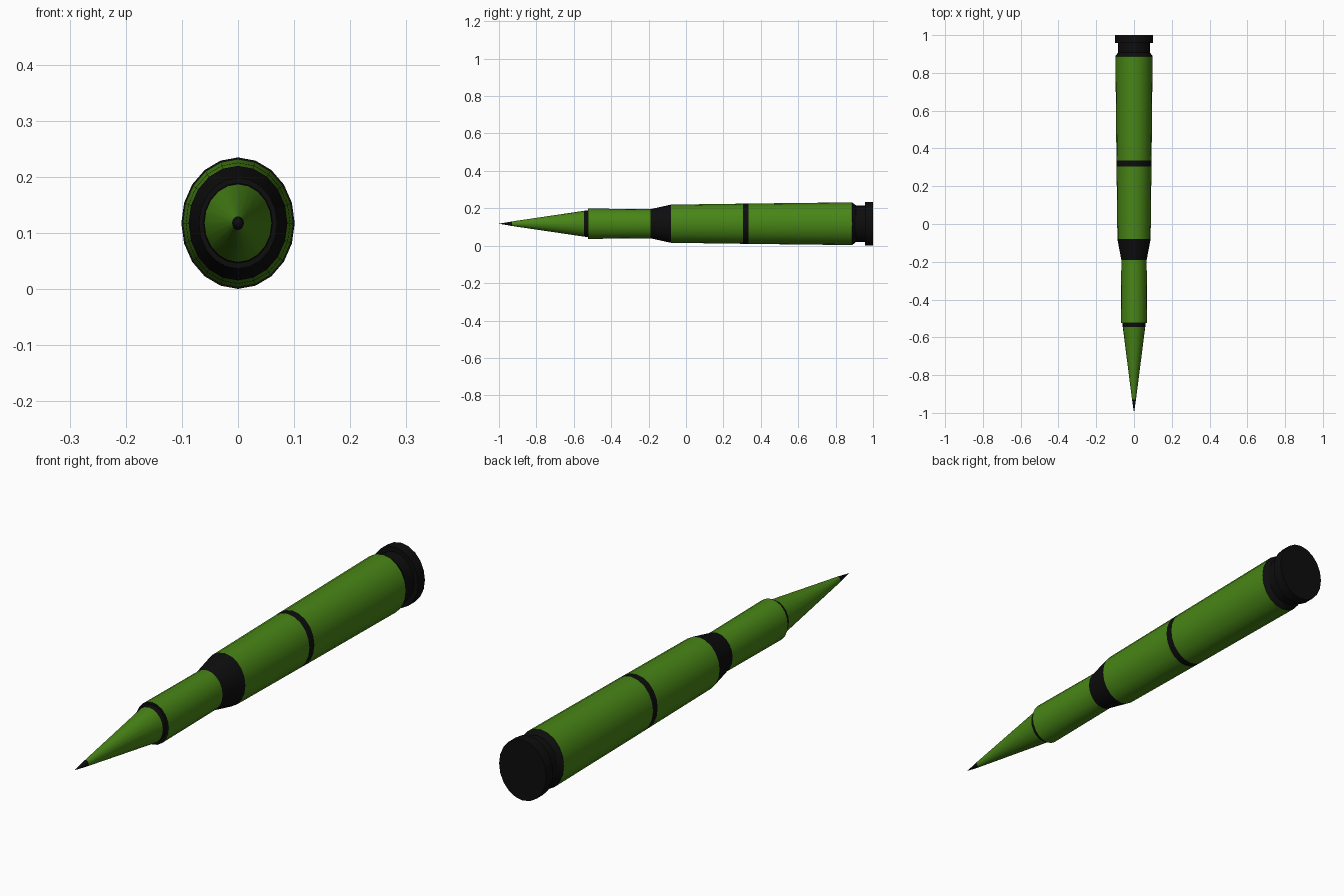
import bpy, bmesh
from math import sin, cos, pi

if "Cube" in bpy.data.objects:
    bpy.data.objects.remove(bpy.data.objects["Cube"])

SIDES = 20
SQUASH = 1.16      # sections are slightly taller than wide
CENTRE_Z = 0.1175


def material(name, colour):
    m = bpy.data.materials.new(name)
    m.diffuse_color = colour
    m.use_nodes = True
    m.node_tree.nodes["Principled BSDF"].inputs["Base Color"].default_value = m.diffuse_color
    return m


green = material("green_paint", (0.065, 0.235, 0.008, 1))
black = material("black_paint", (0.004, 0.004, 0.004, 1))


def lathe(name, profile, mat):
    """Turn a (y, radius) profile about the long axis; radius 0 closes an end."""
    bm = bmesh.new()
    rings = []
    for y, r in profile:
        if r == 0:
            rings.append([bm.verts.new((0, y, CENTRE_Z))] * SIDES)
        else:
            rings.append([bm.verts.new((r * cos(2 * pi * i / SIDES), y,
                                        CENTRE_Z + r * SQUASH * sin(2 * pi * i / SIDES)))
                          for i in range(SIDES)])
    for a, b in zip(rings, rings[1:]):
        for i in range(SIDES):
            j = (i + 1) % SIDES
            bm.faces.new(dict.fromkeys((a[i], b[i], b[j], a[j])))
    bm.normal_update()
    me = bpy.data.meshes.new(name)
    bm.to_mesh(me)
    bm.free()
    me.materials.append(mat)
    ob = bpy.data.objects.new(name, me)
    bpy.context.collection.objects.link(ob)
    bpy.ops.object.select_all(action='DESELECT')
    ob.select_set(True)
    bpy.context.view_layer.objects.active = ob
    bpy.ops.object.shade_smooth_by_angle(angle=0.5)
    return ob


# Pointed projectile
lathe("projectile_tip", [(-1, 0), (-0.93, 0.0105)], black)
lathe("projectile_cone", [(-0.93, 0.0105), (-0.545, 0.0595)], green)
# Dark band and the flat mouth of the case
lathe("mouth_band", [(-0.545, 0.0595), (-0.525, 0.0615), (-0.525, 0.070)], black)

# Case, front to back
lathe("case_neck", [(-0.525, 0.070), (-0.19, 0.067)], green)
lathe("case_shoulder", [(-0.19, 0.067), (-0.08, 0.088)], black)
lathe("case_body_front", [(-0.08, 0.088), (0.305, 0.0925)], green)
lathe("body_band", [(0.305, 0.0925), (0.335, 0.093)], black)
lathe("case_body_rear", [(0.335, 0.093), (0.888, 0.0985)], green)

# Extractor groove, rim and flat base
lathe("case_base", [(0.888, 0.0985), (0.908, 0.085), (0.958, 0.085),
                    (0.958, 0.101), (1, 0.101), (1, 0)], black)
